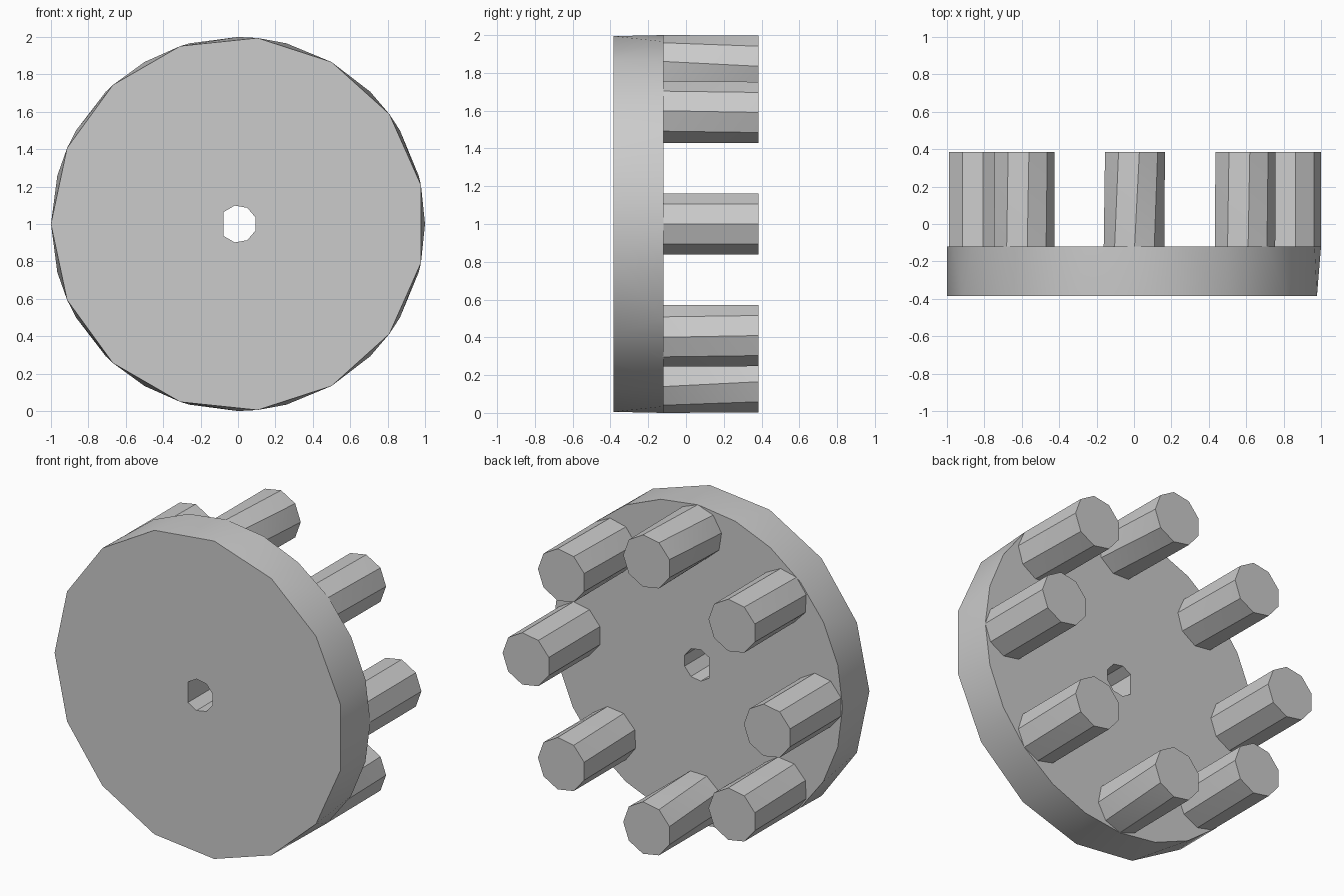
import bpy
import bmesh
from math import sin, cos, radians

if "Cube" in bpy.data.objects:
    bpy.data.objects.remove(bpy.data.objects["Cube"])

FRONT, BACK, PEG_END = -0.385, -0.12, 0.385
CENTRE_Z = 1.0

grey = bpy.data.materials.new("plain grey")
grey.use_nodes = True
grey.diffuse_color = (0.6, 0.6, 0.6, 1)
grey.node_tree.nodes["Principled BSDF"].inputs["Base Color"].default_value = (0.6, 0.6, 0.6, 1)


def ring(radius, angles, y, cx=0.0, cz=CENTRE_Z):
    """Points at the given angles on an upright circle facing y."""
    return [(cx + radius * cos(radians(a)), y, cz + radius * sin(radians(a))) for a in angles]


def even(count, start=0.0):
    return [start + 360 * i / count for i in range(count)]


def hull_object(name, points):
    """Solid spanning two end rings, with flat end caps."""
    bm = bmesh.new()
    for p in points:
        bm.verts.new(p)
    bmesh.ops.convex_hull(bm, input=bm.verts[:])
    bmesh.ops.dissolve_limit(bm, angle_limit=radians(0.5), verts=bm.verts[:], edges=bm.edges[:])
    bmesh.ops.recalc_face_normals(bm, faces=bm.faces[:])
    mesh = bpy.data.meshes.new(name)
    bm.to_mesh(mesh)
    bm.free()
    mesh.materials.append(grey)
    obj = bpy.data.objects.new(name, mesh)
    bpy.context.collection.objects.link(obj)
    return obj


def activate(obj):
    bpy.ops.object.select_all(action='DESELECT')
    obj.select_set(True)
    bpy.context.view_layer.objects.active = obj


# Disc: coarser front rim, finer back rim
disc = hull_object("disc", ring(1, even(15, 180), FRONT) + ring(1, even(24), BACK))

# Axle hole through the middle, with one flat side
hole_angles = [s * a for a in (20, 60, 100, 140) for s in (1, -1)]
cutter = hull_object("hole_cutter", ring(0.1, hole_angles, -0.6) + ring(0.1, hole_angles, 0.1))
cutter.hide_render = True
cut = disc.modifiers.new("axle_hole", 'BOOLEAN')
cut.operation = 'DIFFERENCE'
cut.solver = 'EXACT'
cut.object = cutter
activate(disc)
bpy.ops.object.modifier_apply(modifier=cut.name)
bpy.data.objects.remove(cutter)
bpy.ops.object.shade_smooth_by_angle(angle=radians(30))

# Eight pegs around the back, the upper and lower ones slightly twisted
for i, a in enumerate(even(8)):
    cx = 0.835 * cos(radians(a))
    cz = CENTRE_Z + 0.835 * sin(radians(a))
    twist = 9 * sin(radians(a)) ** 3
    peg = hull_object(f"peg_{i + 1}",
                      ring(0.165, even(9, twist), BACK - 0.005, cx, cz)
                      + ring(0.165, even(9), PEG_END, cx, cz))
    activate(peg)
    bpy.ops.object.shade_smooth_by_angle(angle=radians(30))
